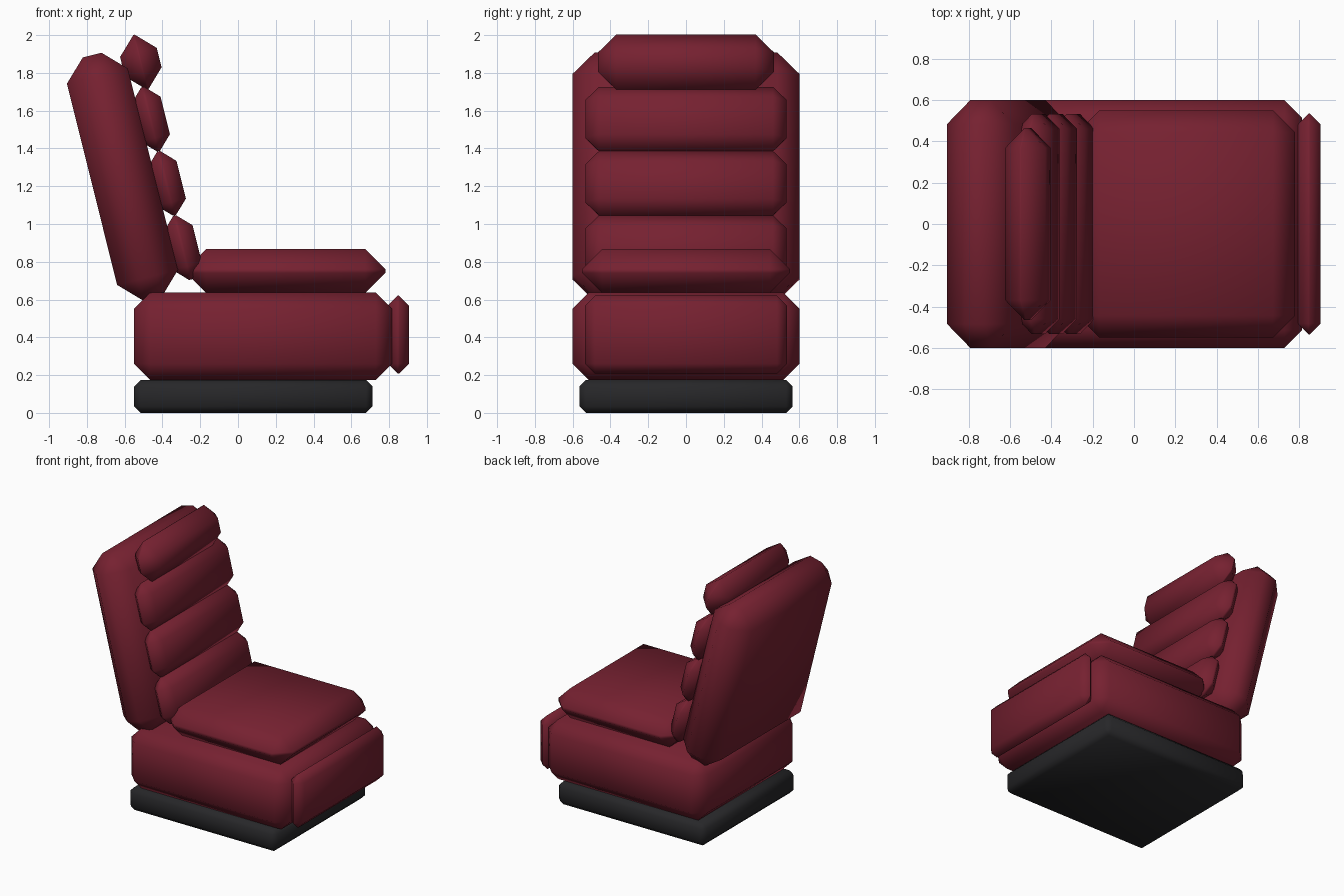
import bpy
from math import radians, sin, cos

if "Cube" in bpy.data.objects:
    bpy.data.objects.remove(bpy.data.objects["Cube"])

TILT = radians(14)


def material(name, rgb):
    m = bpy.data.materials.new(name)
    m.diffuse_color = (*rgb, 1)
    m.use_nodes = True
    m.node_tree.nodes["Principled BSDF"].inputs["Base Color"].default_value = m.diffuse_color
    return m


RED = material("burgundy_upholstery", (0.18, 0.015, 0.03))
BLACK = material("black_base", (0.02, 0.02, 0.022))


def block(name, size, loc, bevel, mat=RED, tilt=0.0):
    """Box with a single wide chamfer, smooth shaded."""
    bpy.ops.mesh.primitive_cube_add(size=1, location=loc)
    ob = bpy.context.object
    ob.name = name
    ob.scale = size
    bpy.ops.object.transform_apply(location=False, rotation=False, scale=True)
    mod = ob.modifiers.new("chamfer", "BEVEL")
    mod.width = bevel
    mod.segments = 1
    mod.limit_method = 'NONE'
    bpy.ops.object.modifier_apply(modifier=mod.name)
    bpy.ops.object.shade_smooth()
    ob.rotation_euler.y = -tilt
    ob.data.materials.append(mat)
    return ob


def span(name, x0, x1, width, z0, z1, bevel, mat=RED):
    """Upright block given by its extents in x and z."""
    return block(name, (x1 - x0, width, z1 - z0),
                 ((x0 + x1) / 2, 0, (z0 + z1) / 2), bevel, mat)


def reclined(name, n, u, depth, width, height, bevel):
    """Block in the tilted backrest frame: n forward, u up the back."""
    loc = (n * cos(TILT) - u * sin(TILT), 0, n * sin(TILT) + u * cos(TILT))
    return block(name, (depth, width, height), loc, bevel, RED, TILT)


# Base and seat
span("base", -0.55, 0.713, 1.13, 0.0, 0.175, 0.035, BLACK)
span("seat", -0.55, 0.815, 1.2, 0.175, 0.637, 0.085)
span("front_panel", 0.793, 0.905, 1.07, 0.208, 0.621, 0.053)
span("seat_cushion", -0.275, 0.78, 1.1, 0.635, 0.867, 0.106)

# Backrest shell
reclined("backrest", -0.291, 1.361, 0.332, 1.2, 1.328, 0.115)

# Three stacked back pads
for i in range(3):
    reclined(f"back_pad_{i + 1}", -0.073, 0.920 + 0.3505 * i,
             0.16, 1.065, 0.349, 0.072)

# Headrest
reclined("headrest", -0.05, 1.926, 0.2, 0.93, 0.298, 0.096)
